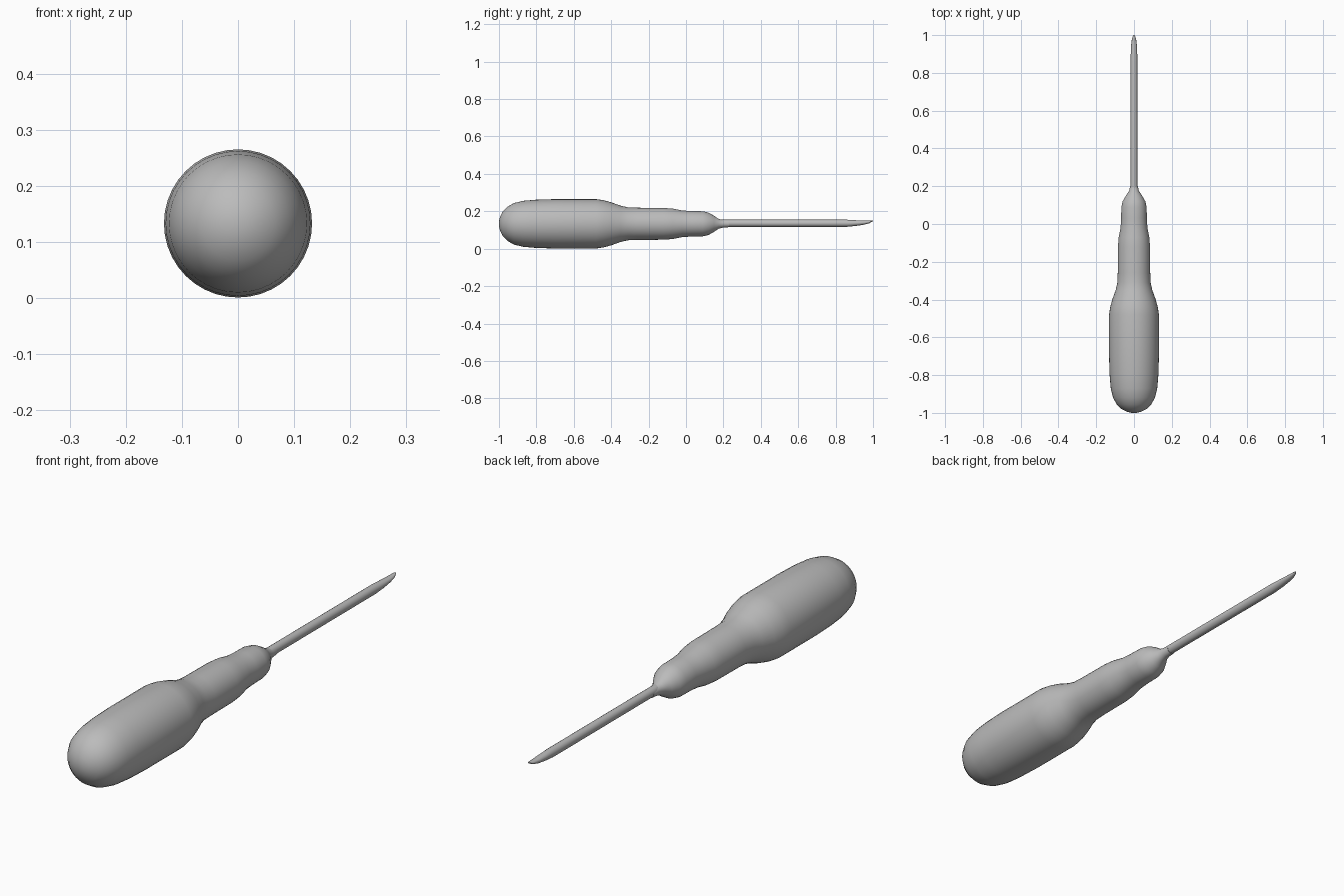
import bpy, bmesh, math

cube = bpy.data.objects.get("Cube")
if cube:
    bpy.data.objects.remove(cube, do_unlink=True)

AXIS_Z = 0.133

grey = bpy.data.materials.new("plain_grey")
grey.use_nodes = True
colour = (0.5, 0.5, 0.5, 1)
grey.diffuse_color = colour
grey.node_tree.nodes["Principled BSDF"].inputs["Base Color"].default_value = colour


def loft(name, stations, sides):
    """Skin elliptical rings (y, half width, half height, z offset) along y."""
    bm = bmesh.new()
    rings = []
    for y, rx, rz, dz in stations:
        ring = []
        for i in range(sides):
            a = math.tau * i / sides
            ring.append(bm.verts.new((rx * math.cos(a), y, AXIS_Z + dz + rz * math.sin(a))))
        rings.append(ring)
    for a, b in zip(rings, rings[1:]):
        for i in range(sides):
            j = (i + 1) % sides
            bm.faces.new((a[i], a[j], b[j], b[i]))
    bm.faces.new(rings[0])
    bm.faces.new(rings[-1])
    bmesh.ops.recalc_face_normals(bm, faces=bm.faces)
    mesh = bpy.data.meshes.new(name)
    bm.to_mesh(mesh)
    bm.free()
    mesh.materials.append(grey)
    obj = bpy.data.objects.new(name, mesh)
    bpy.context.collection.objects.link(obj)
    bpy.ops.object.select_all(action="DESELECT")
    obj.select_set(True)
    bpy.context.view_layer.objects.active = obj
    bpy.ops.object.shade_smooth_by_angle(angle=math.radians(50))
    return obj


# Handle: domed butt, thick grip, waist, stepped collar, cone to the shaft
handle = [(-1, 0.012), (-0.995, 0.035), (-0.98, 0.066), (-0.955, 0.091),
          (-0.92, 0.111), (-0.87, 0.123), (-0.8, 0.129), (-0.7, 0.132),
          (-0.48, 0.132), (-0.44, 0.126), (-0.4, 0.115), (-0.35, 0.097),
          (-0.31, 0.088), (-0.26, 0.086), (-0.12, 0.085), (-0.07, 0.081),
          (-0.02, 0.071), (0.03, 0.068), (0.09, 0.067), (0.12, 0.06),
          (0.15, 0.043), (0.175, 0.026), (0.2, 0.02), (0.23, 0.018)]
loft("handle", [(y, r, r, 0) for y, r in handle], 40)

# Shaft: straight rod whose end flattens into a slightly raised blade
loft("shaft", [(0.18, 0.018, 0.019, 0.003), (0.86, 0.018, 0.019, 0.003),
               (0.91, 0.017, 0.015, 0.004), (0.95, 0.015, 0.011, 0.006),
               (0.98, 0.011, 0.007, 0.010), (0.993, 0.007, 0.004, 0.014),
               (1, 0.002, 0.002, 0.016)], 16)
